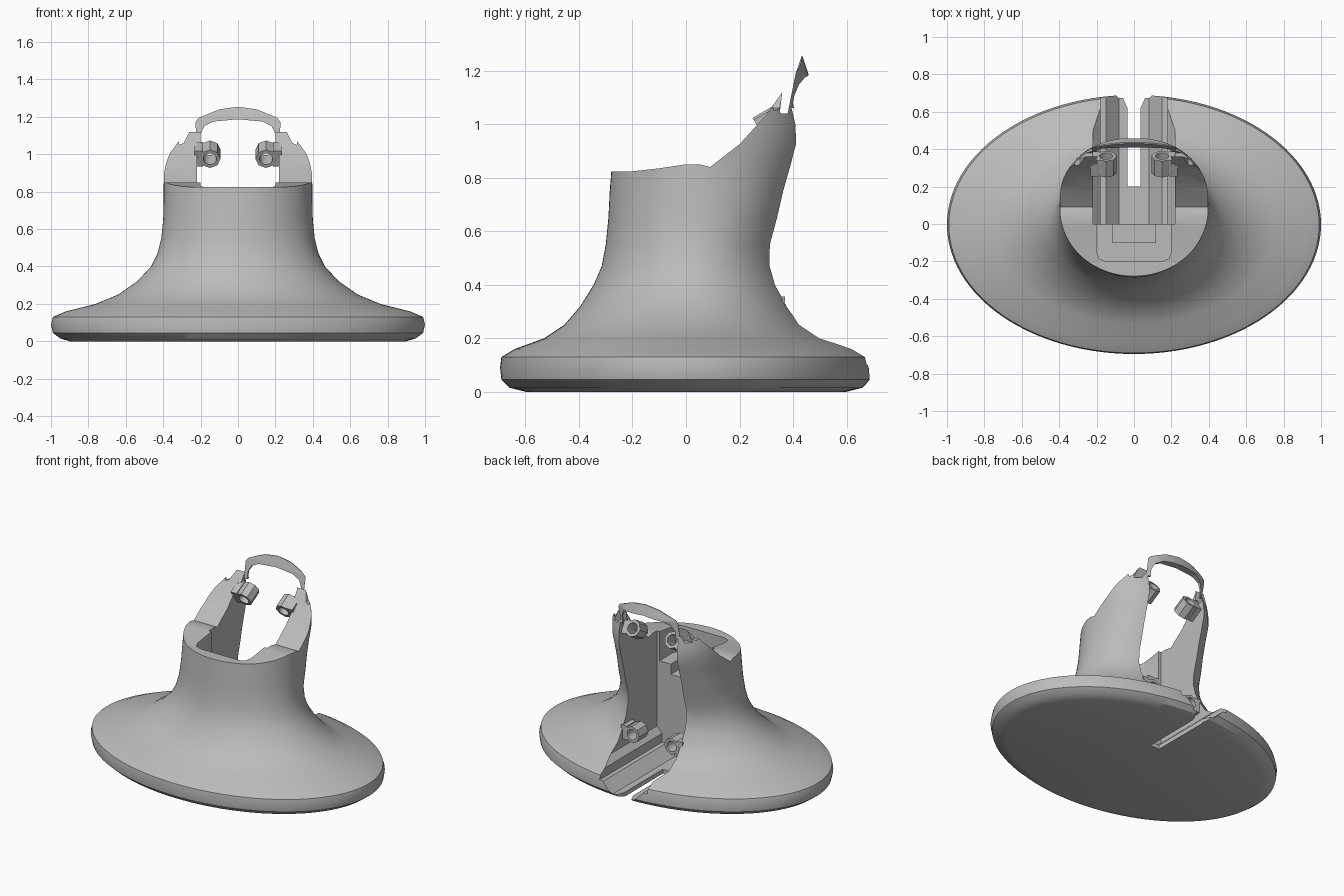
import bpy, bmesh, math
from mathutils import Vector, Matrix

cube = bpy.data.objects.get("Cube")
if cube:
    bpy.data.objects.remove(cube, do_unlink=True)

mat = bpy.data.materials.new("plain grey")
mat.use_nodes = True
GREY = (0.5, 0.5, 0.5, 1)
mat.diffuse_color = GREY
for n in mat.node_tree.nodes:
    if n.type == 'BSDF_PRINCIPLED':
        n.inputs["Base Color"].default_value = GREY


def make(name, bm):
    bmesh.ops.recalc_face_normals(bm, faces=bm.faces)
    me = bpy.data.meshes.new(name)
    bm.to_mesh(me)
    bm.free()
    me.materials.append(mat)
    ob = bpy.data.objects.new(name, me)
    bpy.context.collection.objects.link(ob)
    return ob


def prism(name, pts, axis, a, b):
    """Extrude a 2D outline along an axis from a to b."""
    place = {'x': lambda p, t: (t, p[0], p[1]),
             'y': lambda p, t: (p[0], t, p[1]),
             'z': lambda p, t: (p[0], p[1], t)}[axis]
    bm = bmesh.new()
    low = [bm.verts.new(place(p, a)) for p in pts]
    high = [bm.verts.new(place(p, b)) for p in pts]
    bm.faces.new(low)
    bm.faces.new(high[::-1])
    for i in range(len(pts)):
        j = (i + 1) % len(pts)
        bm.faces.new((low[i], low[j], high[j], high[i]))
    return make(name, bm)


def rod(name, sides, radius, depth, matrix):
    bm = bmesh.new()
    bmesh.ops.create_cone(bm, cap_ends=True, segments=sides, radius1=radius,
                          radius2=radius, depth=depth, matrix=matrix)
    return make(name, bm)


def cut(ob, cutter):
    cutter.hide_render = True
    mod = ob.modifiers.new("cut", 'BOOLEAN')
    mod.operation = 'DIFFERENCE'
    mod.solver = 'EXACT'
    mod.object = cutter
    bpy.context.view_layer.objects.active = ob
    bpy.ops.object.modifier_apply(modifier=mod.name)
    bpy.data.objects.remove(cutter, do_unlink=True)


def mirrored(half):
    """Complete an outline given from the right side to the middle."""
    return half + [(-x, z) for x, z in reversed(half) if x > 0]


def rect(x, y0, y1):
    return [(-x, y0), (x, y0), (x, y1), (-x, y1)]


# Bell body: height, half width, front, back
rings = [(0, .9, -.6, .6), (.015, .95, -.66, .66), (.045, .99, -.69, .69),
         (.09, 1, -.695, .69), (.13, .99, -.69, .68), (.16, .92, -.64, .63),
         (.2, .76, -.53, .52), (.25, .64, -.455, .45), (.32, .54, -.395, .41),
         (.4, .465, -.345, .375), (.47, .43, -.315, .36), (.55, .41, -.3, .365),
         (.65, .4, -.29, .385), (.75, .397, -.285, .41), (.85, .397, -.277, .44),
         (.93, .403, -.275, .46), (1, .407, -.275, .455), (1.08, .407, -.27, .435),
         (1.18, .4, -.27, .46), (1.27, .38, -.25, .43)]
SEG = 112
bm = bmesh.new()
loops = []
for z, hx, yf, yb in rings:
    loop = []
    power = 2 if z < .6 else 2.2
    for i in range(SEG):
        t = 2 * math.pi * i / SEG
        c, s = math.cos(t), math.sin(t)
        if s > 0:
            c, s = (math.copysign(abs(v) ** (2 / power), v) for v in (c, s))
        loop.append(bm.verts.new((hx * c, (yf + yb) / 2 + (yb - yf) / 2 * s, z)))
    loops.append(loop)
for a, b in zip(loops, loops[1:]):
    for i in range(SEG):
        j = (i + 1) % SEG
        bm.faces.new((a[i], a[j], b[j], b[i]))
bm.faces.new(loops[0][::-1])
bm.faces.new(loops[-1])
body = make("bell_body", bm)

# Open top, sloping back wings and the notch before the arch
cut(body, prism("top_cutter", [
    (-.6, .822), (-.2, .824), (-.1, .835), (0, .85), (.05, .85), (.09, .84),
    (.2, .925), (.3, 1.035), (.36, 1.12), (.35, 1.04), (.38, 1.04), (.41, 1.19),
    (.432, 1.255), (.432, 1.5), (-.6, 1.5)], 'x', -.7, .7))

# Rounded outline of the arch and its side teeth
cut(body, prism("arch_cutter", mirrored([
    (.6, 1.5), (.6, 1.0), (.41, 1.03), (.32, 1.125), (.315, 1.05), (.29, 1.06),
    (.25, 1.14), (.21, 1.195), (.1, 1.24), (0, 1.254)]), 'y', .1, .9))

# Rear channel with stepped floor and arched head
cut(body, prism("channel_cutter", mirrored([
    (.08, .03), (.15, .1), (.18, .1), (.18, .16), (.22, .2), (.22, 1.06),
    (.2, 1.06), (.2, 1.11), (.18, 1.15), (.13, 1.175), (0, 1.187)]), 'y', 0, .9))

# Narrow slot through the foot, flared at the rim
cut(body, prism("slot_cutter", [
    (-.035, .2), (.035, .2), (.035, .62), (.08, .72), (-.08, .72), (-.035, .62)],
    'z', -.1, .5))

# Stepped pocket in front of the channel
pocket = [(-.2, .05), (-.2, -.15), (-.185, -.185), (-.15, -.2),
          (.15, -.2), (.185, -.185), (.2, -.15), (.2, .05)]
cut(body, prism("pocket_cutter", pocket, 'z', .65, 1))
cut(body, prism("deep_pocket_cutter", rect(.115, -.1, .06), 'z', .58, 1))

# Tubular screw bosses on the channel walls
parts = [body]
for side, label in ((1, "left"), (-1, "right")):
    for z, y, tilt, where in ((1.0, .32, -60, "upper"), (.3, .32, 90, "lower")):
        mtx = (Matrix.Translation((side * .15, y, z)) @
               Matrix.Rotation(math.radians(tilt), 4, 'X'))
        boss = rod(f"{where}_{label}_boss", 8, .056, .1, mtx)
        cut(boss, rod("hole_cutter", 24, .035, .4, mtx))
        bm = bmesh.new()
        shift = Matrix.Translation((side * .06, 0, 0))
        bmesh.ops.create_cube(bm, size=1, matrix=shift @ mtx @
                              Matrix.Diagonal((.045, .095, .1, 1)))
        bracket = make(f"{where}_{label}_bracket", bm)
        parts += [boss, bracket]

for ob in parts:
    bpy.ops.object.select_all(action='DESELECT')
    ob.select_set(True)
    bpy.context.view_layer.objects.active = ob
    bpy.ops.object.shade_smooth_by_angle(angle=math.radians(30))
